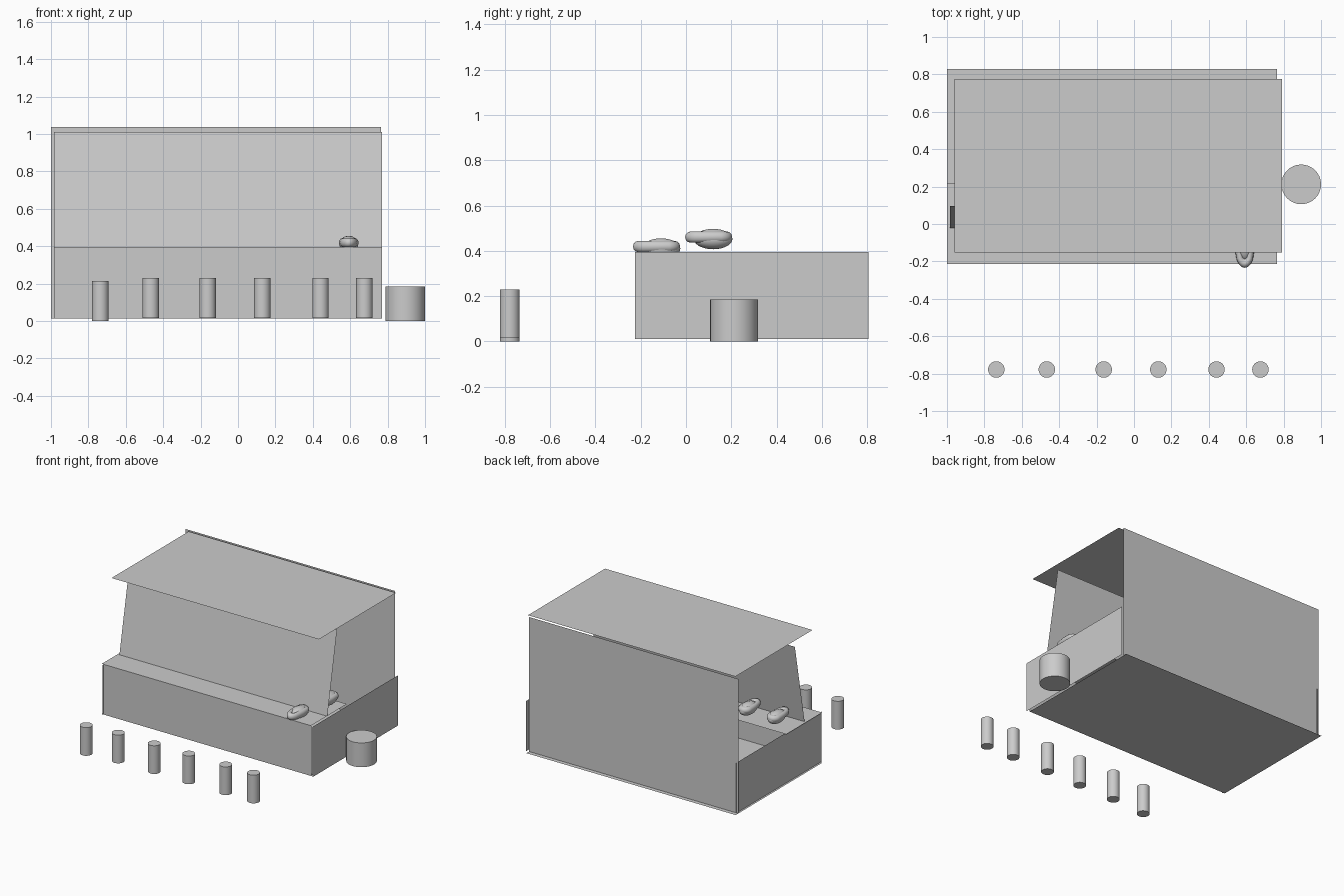
import bpy, math
from mathutils import Vector

cube = bpy.data.objects.get("Cube")
if cube:
    bpy.data.objects.remove(cube, do_unlink=True)

grey = bpy.data.materials.new("plain grey")
grey.use_nodes = True
grey.diffuse_color = (0.6, 0.6, 0.6, 1)
grey.node_tree.nodes["Principled BSDF"].inputs["Base Color"].default_value = (0.6, 0.6, 0.6, 1)


def sheet(name, corner, side_a, side_b):
    """Thin flat panel spanned by two edge vectors from a corner."""
    c, a, b = Vector(corner), Vector(side_a), Vector(side_b)
    mesh = bpy.data.meshes.new(name)
    mesh.from_pydata([c, c + a, c + a + b, c + b], [], [(0, 1, 2, 3)])
    mesh.materials.append(grey)
    ob = bpy.data.objects.new(name, mesh)
    bpy.context.collection.objects.link(ob)


def finish(name):
    ob = bpy.context.object
    ob.name = name
    ob.data.materials.append(grey)
    bpy.ops.object.shade_smooth_by_angle(angle=math.radians(40))
    return ob


def post(name, x, y, radius, bottom, top):
    bpy.ops.mesh.primitive_cylinder_add(vertices=32, radius=radius, depth=top - bottom,
                                        location=(x, y, (bottom + top) / 2))
    finish(name)


def roll(name, x, y, z):
    """Filled roll: rounded core held in a long loop that narrows to the front."""
    bpy.ops.mesh.primitive_uv_sphere_add(segments=24, ring_count=14, radius=1,
                                         location=(x, y + 0.02, z + 0.005))
    bpy.context.object.scale = (0.05, 0.085, 0.045)
    finish(name + "_core")
    bpy.ops.mesh.primitive_torus_add(major_segments=32, minor_segments=12, major_radius=0.034,
                                     minor_radius=0.025, location=(x, y, z + 0.014))
    for v in finish(name + "_bun").data.vertices:
        if abs(v.co.y) > 1e-4:
            v.co.y += math.copysign(0.045, v.co.y)
        v.co.x *= 0.9 + 2 * min(v.co.y, 0)* 1.2


# Booth shell
LEFT, RIGHT, FRONT, BACK = -1.0, 0.765, -0.213, 0.797
INNER_LEFT, INNER_WIDTH = -0.985, 1.754
BASE, COUNTER, TOP = 0.012, 0.395, 1.037
low_wall = (0, 0, COUNTER - BASE)
sheet("floor", (LEFT, FRONT, BASE), (RIGHT - LEFT, 0, 0), (0, 1.043, 0))
sheet("back_wall", (LEFT, BACK, BASE), (RIGHT - LEFT, 0, 0), (0, 0, TOP - BASE))
sheet("front_wall", (INNER_LEFT, FRONT, BASE), (INNER_WIDTH, 0, 0), low_wall)
sheet("counter_top", (LEFT, FRONT, COUNTER), (RIGHT - LEFT, 0, 0), (0, 0.433, 0))
for name, x in (("left_wall", 0.785), ("right_wall", INNER_LEFT)):
    sheet(name, (x, FRONT - 0.012, BASE), (0, 1.03, 0), low_wall)
sheet("sloped_screen", (INNER_LEFT, -0.022, COUNTER), (INNER_WIDTH, 0, 0), (0, 0.117, 0.615))
sheet("roof", (-0.96, -0.153, TOP), (1.75, 0, 0), (0, 0.929, 0))

# Row of stools and the barrel beside the booth
for i, x in enumerate((-0.736, -0.466, -0.162, 0.13, 0.441, 0.676)):
    lift = 0 if i == 0 else 0.015
    post(f"stool_{i + 1}", x, -0.778, 0.044, lift, lift + 0.215)
post("barrel", 0.894, 0.212, 0.106, 0, 0.185)

# Food on the counter
roll("front_roll", 0.592, -0.13, 0.405)
for i, x in enumerate((-0.85, -0.61, 0.68)):
    roll(f"back_roll_{i + 1}", x, 0.1, 0.447)
